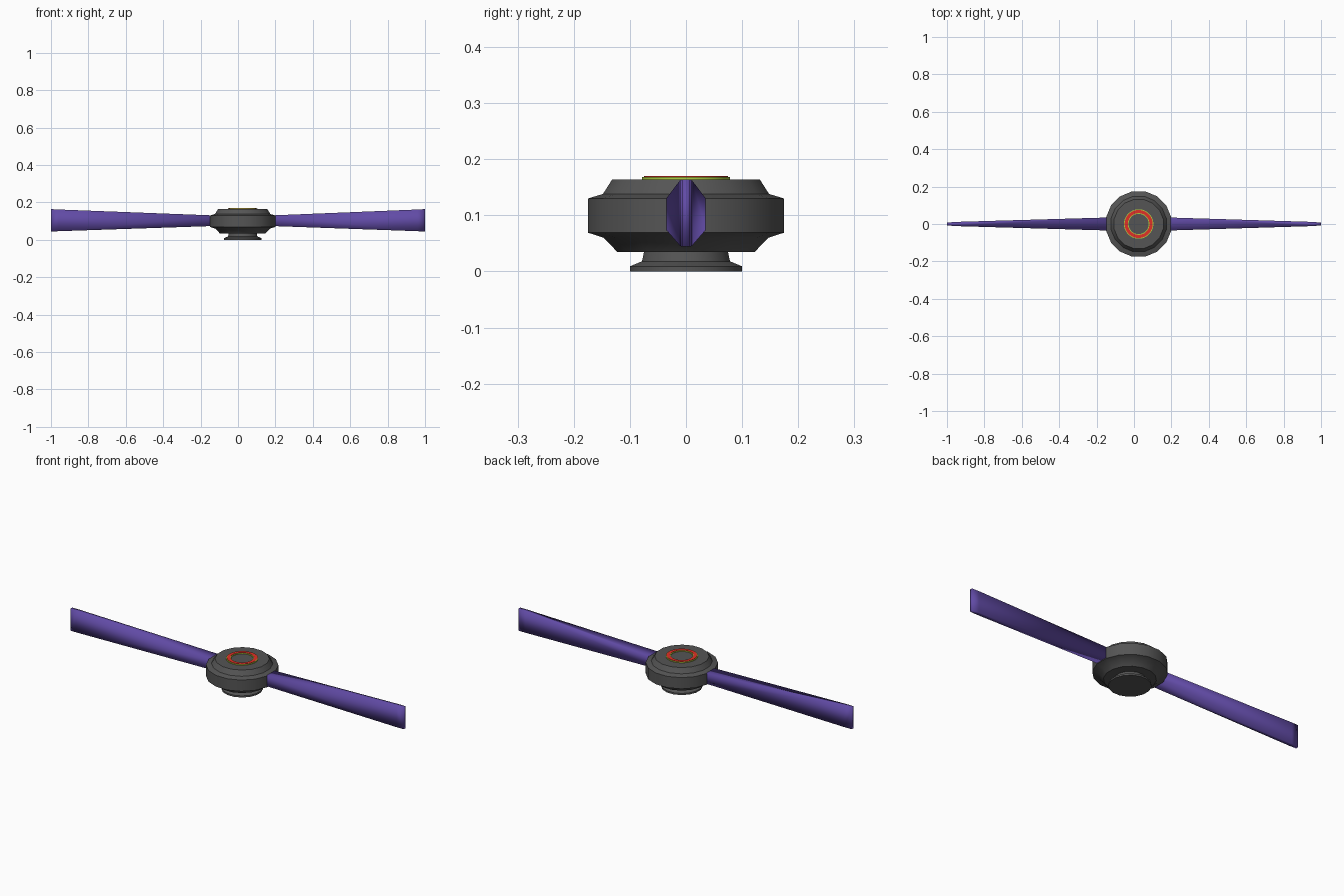
import bpy, bmesh, math

if "Cube" in bpy.data.objects:
    bpy.data.objects.remove(bpy.data.objects["Cube"])

CX = 0.025  # hub axis


def material(name, rgb):
    m = bpy.data.materials.new(name)
    m.diffuse_color = (*rgb, 1)
    m.use_nodes = True
    m.node_tree.nodes["Principled BSDF"].inputs["Base Color"].default_value = m.diffuse_color
    return m


def make(name, bm, mat=None, angle=30):
    bmesh.ops.recalc_face_normals(bm, faces=bm.faces)
    me = bpy.data.meshes.new(name)
    bm.to_mesh(me)
    bm.free()
    ob = bpy.data.objects.new(name, me)
    bpy.context.collection.objects.link(ob)
    if mat:
        me.materials.append(mat)
    bpy.ops.object.select_all(action='DESELECT')
    ob.select_set(True)
    bpy.context.view_layer.objects.active = ob
    bpy.ops.object.shade_smooth_by_angle(angle=math.radians(angle))
    return ob


def lathe(name, profile, sides, mat=None, closed=False):
    """Revolve (radius, z) points; open profiles get end caps."""
    bm = bmesh.new()
    rings = []
    for r, z in profile:
        ring = []
        for i in range(sides):
            a = 2 * math.pi * (i + 0.5) / sides
            ring.append(bm.verts.new((CX + r * math.cos(a), r * math.sin(a), z)))
        rings.append(ring)
    pairs = list(zip(rings, rings[1:]))
    if closed:
        pairs.append((rings[-1], rings[0]))
    else:
        bm.faces.new(rings[0])
        bm.faces.new(rings[-1])
    for a, b in pairs:
        for i in range(sides):
            j = (i + 1) % sides
            bm.faces.new((a[i], a[j], b[j], b[i]))
    return make(name, bm, mat)


def blade(name, side, mat):
    """Tapered blade: wide and low at the hub, thin and tall at the tip."""
    bm = bmesh.new()
    rings = []
    # x, half thickness, half height, centre height
    for x, w, h, zc in ((CX + side * 0.12, 0.036, 0.027, 0.102),
                        (side * 0.96, 0.011, 0.058, 0.104),
                        (side * 1.0, 0.007, 0.060, 0.104)):
        section = [(-w, -h), (w, -h), (w, h), (-w, h)]
        rings.append([bm.verts.new((x, y, zc + z)) for y, z in section])
    for a, b in zip(rings, rings[1:]):
        for i in range(4):
            j = (i + 1) % 4
            bm.faces.new((a[i], a[j], b[j], b[i]))
    bm.faces.new(rings[0])
    bm.faces.new(rings[-1])
    return make(name, bm, mat, 100)


purple = material("purple", (0.12, 0.07, 0.38))
dark = material("dark_grey", (0.09, 0.09, 0.09))
red = material("red", (0.75, 0.03, 0.02))
lime = material("lime", (0.42, 0.60, 0.05))

# Base foot
lathe("base_foot", [(0.102, 0), (0.102, 0.009), (0.08, 0.018), (0.076, 0.036)], 16, dark)

# Hub body
lathe("hub", [(0.125, 0.035), (0.15, 0.06), (0.178, 0.069), (0.178, 0.13),
              (0.151, 0.138), (0.134, 0.164)], 16, dark)

# Blades
blade("blade_right", 1, purple)
blade("blade_left", -1, purple)

# Plain raised trim ring on top of the hub, lime border with red face
lathe("trim_ring_border", [(0.054, 0.162), (0.079, 0.162), (0.079, 0.168), (0.054, 0.168)],
      32, lime, closed=True)
lathe("trim_ring_face", [(0.058, 0.166), (0.075, 0.166), (0.075, 0.17), (0.058, 0.17)],
      32, red, closed=True)
